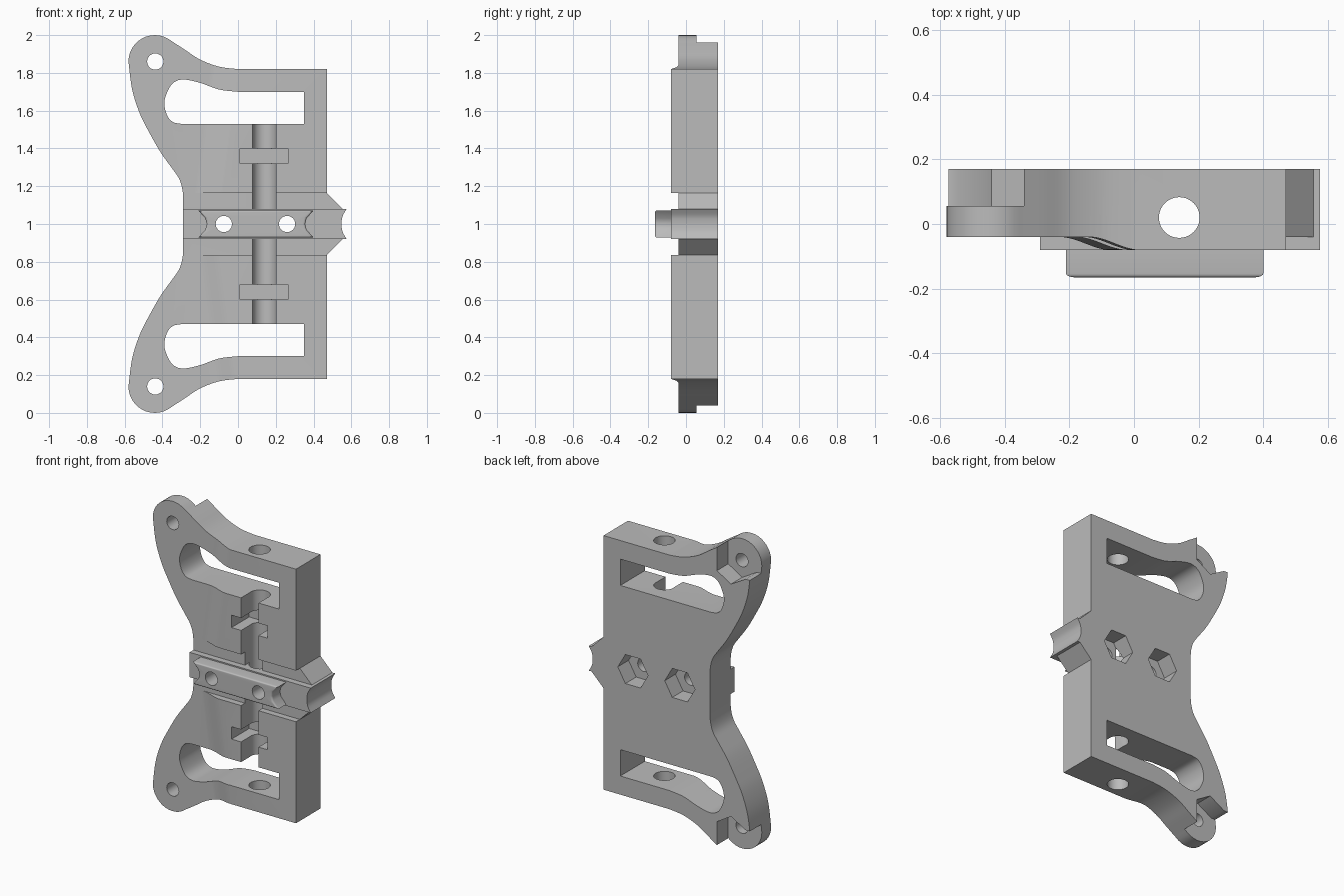
import bpy, bmesh, math
from mathutils import Vector

if "Cube" in bpy.data.objects:
    bpy.data.objects.remove(bpy.data.objects["Cube"])

grey = bpy.data.materials.new("plain grey")
grey.use_nodes = True
colour = (0.5, 0.5, 0.5, 1)
grey.diffuse_color = colour
grey.node_tree.nodes["Principled BSDF"].inputs["Base Color"].default_value = colour


def loft(name, lower, upper):
    """Solid between two matching rings of 3D points."""
    bm = bmesh.new()
    a = [bm.verts.new(p) for p in lower]
    b = [bm.verts.new(p) for p in upper]
    bm.faces.new(a)
    bm.faces.new(b)
    for i in range(len(a)):
        j = (i + 1) % len(a)
        bm.faces.new((a[i], a[j], b[j], b[i]))
    bmesh.ops.recalc_face_normals(bm, faces=bm.faces)
    mesh = bpy.data.meshes.new(name)
    bm.to_mesh(mesh)
    bm.free()
    mesh.materials.append(grey)
    obj = bpy.data.objects.new(name, mesh)
    bpy.context.collection.objects.link(obj)
    return obj


def prism(name, pts, y0, y1):
    return loft(name, [(x, y0, z) for x, z in pts], [(x, y1, z) for x, z in pts])


def box(name, x0, x1, y0, y1, z0, z1):
    return prism(name, [(x0, z0), (x1, z0), (x1, z1), (x0, z1)], y0, y1)


def ring(cx, cz, r, n):
    return [(cx + r * math.cos(math.tau * i / n), cz + r * math.sin(math.tau * i / n))
            for i in range(n)]


def spline(pts, steps=5):
    """Smooth curve through the points."""
    p = [Vector(q) for q in [pts[0]] + pts + [pts[-1]]]
    out = []
    for a, b, c, d in zip(p, p[1:], p[2:], p[3:]):
        for k in range(steps):
            t = k / steps
            q = (2 * b + (c - a) * t + (2 * a - 5 * b + 4 * c - d) * t * t
                 + (3 * b - a - 3 * c + d) * t ** 3) / 2
            out.append((q.x, q.y))
    return out + [pts[-1]]


def flip(pts):
    return [(x, 2 - z) for x, z in pts]


def combine(target, tool, operation="DIFFERENCE"):
    mod = target.modifiers.new(tool.name, "BOOLEAN")
    mod.object, mod.operation, mod.solver = tool, operation, "EXACT"
    bpy.context.view_layer.objects.active = target
    bpy.ops.object.modifier_apply(modifier=mod.name)
    bpy.data.objects.remove(tool)


# Plate outline: hooked end, top edge, lobe and waist, mirrored about mid height
tip = spline([(0.575, 1.08), (0.553, 1.04), (0.547, 1.0)], 4)
lobe = [(-0.44 + 0.14 * math.cos(math.radians(a)), 1.86 + 0.14 * math.sin(math.radians(a)))
        for a in range(50, 181, 10)]
top_edge = spline([(0, 1.82), (-0.1, 1.833), (-0.2, 1.87), (-0.28, 1.922)] + lobe[:1])
waist = spline(lobe[-1:] + [(-0.56, 1.71), (-0.52, 1.585), (-0.47, 1.485), (-0.41, 1.38),
                            (-0.353, 1.3), (-0.312, 1.24), (-0.294, 1.18), (-0.29, 1.12)])
half = tip[::-1] + [(0.555, 1.08), (0.47, 1.165), (0.47, 1.82)] + top_edge + lobe[1:-1] + waist
plate = prism("bracket_plate", half + flip(half)[:0:-1], -0.08, 0.17)

# Openings, ear pockets, grooves and the stepped front on both halves
window = [(0.35, 1.53), (0.35, 1.7)] + spline(
    [(0, 1.7), (-0.1, 1.712), (-0.2, 1.747), (-0.29, 1.765), (-0.345, 1.745), (-0.378, 1.69),
     (-0.39, 1.635), (-0.375, 1.575), (-0.345, 1.54), (-0.3, 1.53)])
pocket = [(-0.34, 2.1), (-0.34, 1.81), (-0.44, 1.75), (-0.545, 1.81), (-0.7, 1.81), (-0.7, 2.1)]


def step_profile(shift, z):
    curve = [(-0.235 + shift + 0.165 * i / 12,
              -0.04 - 0.0205 * (1 - math.cos(math.pi * i / 12))) for i in range(13)]
    pts = [(-0.9, -0.3), (-0.9, -0.04)] + curve + [(curve[-1][0], -0.3)]
    return [(x, y, z) for x, y in pts]


for up in (True, False):
    side = list if up else flip
    mz = (lambda z: z) if up else (lambda z: 2 - z)
    combine(plate, prism("window", side(window), -0.5, 0.5))
    combine(plate, prism("ear_pocket", side(pocket), 0.055, 0.5))
    combine(plate, loft("front_step", step_profile(-0.02, mz(1.0)), step_profile(0.13, mz(2.1))))
    combine(plate, box("groove", -0.9, 0.9, -0.3, -0.04, mz(1.0), mz(1.165)))

# Cross bar
bar = [(-0.29, 1.0), (-0.29, 1.08)] + tip
combine(plate, prism("cross_bar", bar + flip(bar)[-2:0:-1], -0.08, 0.05), "UNION")

# Raised grip pad with notched ends and rounded front rim
notch = [(0.4, 1.072), (0.363, 1.03), (0.355, 1.0), (0.363, 0.97), (0.4, 0.928)]
pad = prism("grip_pad", notch + [(0.19 - x, z) for x, z in notch[::-1]], -0.165, -0.06)
bm = bmesh.new()
bm.from_mesh(pad.data)
front = [e for e in bm.edges if all(v.co.y < -0.16 for v in e.verts)]
bmesh.ops.bevel(bm, geom=front, offset=0.012, segments=4, profile=0.5, affect="EDGES",
                clamp_overlap=True)
bm.to_mesh(pad.data)
bm.free()
combine(plate, pad, "UNION")

# Rod channel, open slots, strap recesses and ear holes
rod = ring(0.14, 0.02, 0.063, 40)
combine(plate, loft("rod_hole", [(x, y, -0.1) for x, y in rod], [(x, y, 2.1) for x, y in rod]))
for mz in (lambda z: z, lambda z: 2 - z):
    combine(plate, box("slot", 0.078, 0.202, -0.3, 0.02, mz(1.08), mz(1.6)))
    combine(plate, box("strap_recess", 0.01, 0.265, -0.3, 0.1, mz(1.32), mz(1.4)))
    combine(plate, prism("ear_hole", ring(-0.438, mz(1.86), 0.043, 32), -0.5, 0.5))

# Bolt holes with hexagonal nut pockets behind
for x in (-0.075, 0.26):
    combine(plate, prism("bolt_hole", ring(x, 1, 0.043, 32), -0.5, 0.5))
    combine(plate, prism("nut_pocket", ring(x, 1, 0.108, 6), 0.06, 0.5))

bpy.ops.object.select_all(action="DESELECT")
plate.select_set(True)
bpy.context.view_layer.objects.active = plate
bpy.ops.object.shade_smooth_by_angle(angle=math.radians(30))
